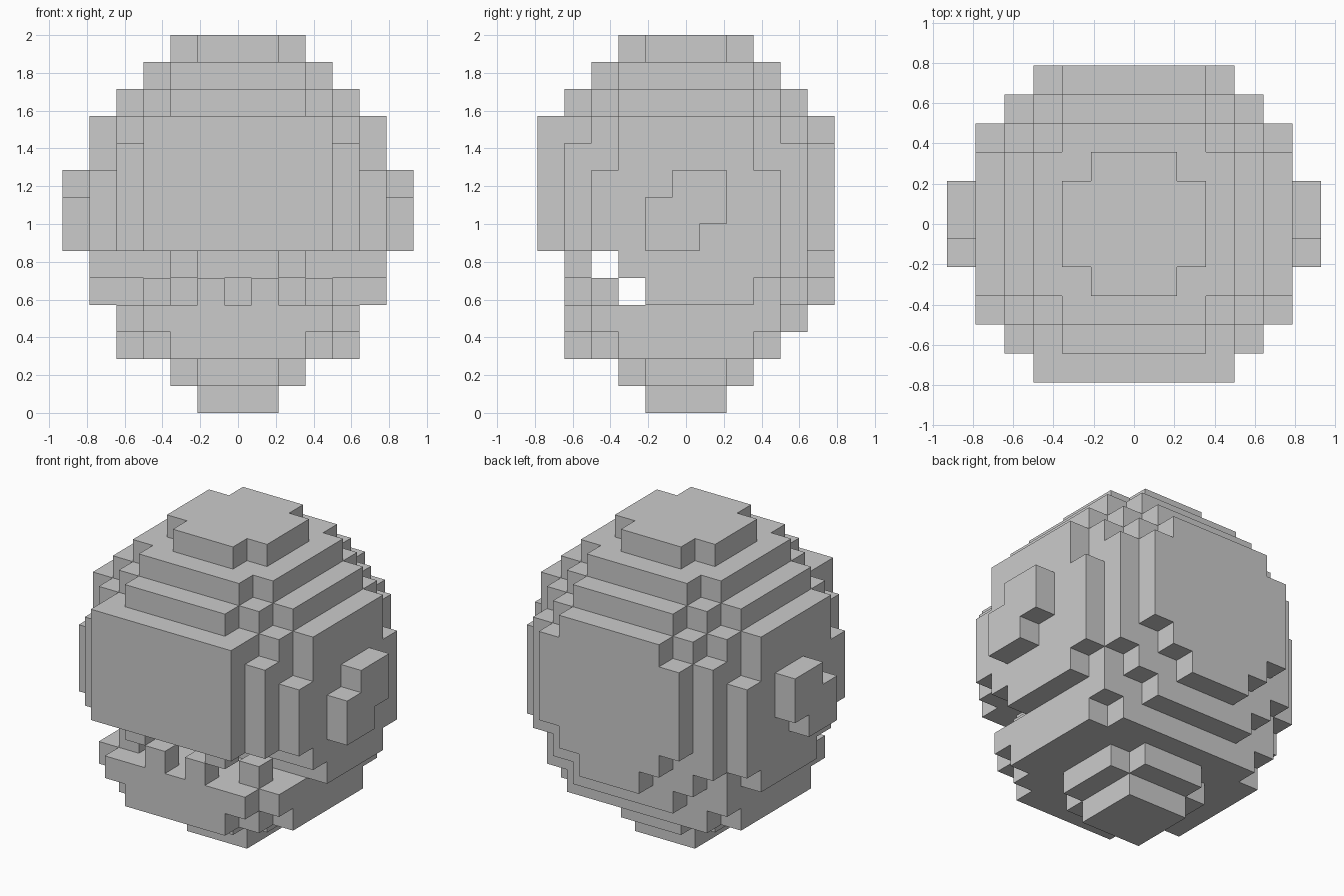
import bpy, bmesh, math
from mathutils import Vector

if "Cube" in bpy.data.objects:
    bpy.data.objects.remove(bpy.data.objects["Cube"])

U = 2 / 14  # edge of one cube; the model is 14 cubes tall


def rows(k, widths):
    """One layer of cubes: widths maps a row j to its half width in cubes."""
    return {(i, j, k) for j, w in widths.items() for i in range(-w, w + 1)}


def layer(k, half, j0=None):
    """Layer with mirrored front and back; half[n] is the half width of row |j| = n."""
    n = len(half) - 1
    return rows(k, {j: half[abs(j)] for j in range(-n if j0 is None else j0, n + 1)})


def both_sides(cells):
    return cells | {(-i, j, k) for i, j, k in cells}


# Skull: rounded cap, cheeks and the back of the head
skull = layer(13, [2, 2, 1]) | layer(12, [3, 3, 3, 2]) | layer(11, [4, 4, 4, 3, 2])
skull |= layer(10, [5, 5, 5, 4, 3, 3]) | layer(9, [5, 5, 5, 4, 4, 3])
skull -= {(3, 5, 10), (-3, 5, 10)}
for k in (6, 7, 8):
    skull |= layer(k, [5, 5, 5, 5, 4, 3])
# Behind the mouth slot
skull |= layer(5, [5, 5, 5, 5, 4, 2], -2) | layer(4, [5, 5, 5, 4, 3, 1], -1)

# Lower jaw and neck
jaw = layer(3, [4, 4, 4, 4, 2]) | rows(3, {-4: 3})
jaw |= layer(2, [4, 4, 4, 3]) | rows(2, {-4: 2})
neck = layer(1, [2, 2, 1]) | layer(0, [1, 1])

# Interlocking teeth and stepped ears
upper_teeth = both_sides({(2, -4, 5)})
lower_teeth = both_sides({(1, -4, 4), (3, -3, 4)})
ears = both_sides({(6, j, k) for k, js in ((8, (0, 1)), (7, (-1, 0, 1)), (6, (-1, 0)))
                   for j in js})

parts = {"skull": skull, "lower_jaw": jaw, "neck": neck,
         "upper_teeth": upper_teeth, "lower_teeth": lower_teeth, "ears": ears}
solid = set().union(*parts.values())


def build(name, cells):
    """Make the outer skin of a group of cubes, with flat areas merged."""
    bm = bmesh.new()
    for c in cells:
        for axis in range(3):
            for s in (-1, 1):
                d = [0, 0, 0]
                d[axis] = s
                if (c[0] + d[0], c[1] + d[1], c[2] + d[2]) in solid:
                    continue
                n, a, b = Vector(d), Vector((0, 0, 0)), Vector((0, 0, 0))
                a[(axis + 1) % 3] = 0.5
                b[(axis + 2) % 3] = 0.5 * s
                mid = Vector(c) + Vector((0, 0, 0.5)) + n * 0.5
                bm.faces.new([bm.verts.new((mid + o) * U)
                              for o in (-a - b, a - b, a + b, b - a)])
    bmesh.ops.remove_doubles(bm, verts=bm.verts, dist=U * 0.01)
    bmesh.ops.dissolve_limit(bm, angle_limit=math.radians(1),
                             verts=bm.verts, edges=bm.edges)
    mesh = bpy.data.meshes.new(name)
    bm.to_mesh(mesh)
    bm.free()
    bpy.context.collection.objects.link(bpy.data.objects.new(name, mesh))


for name, cells in parts.items():
    build(name, cells)
